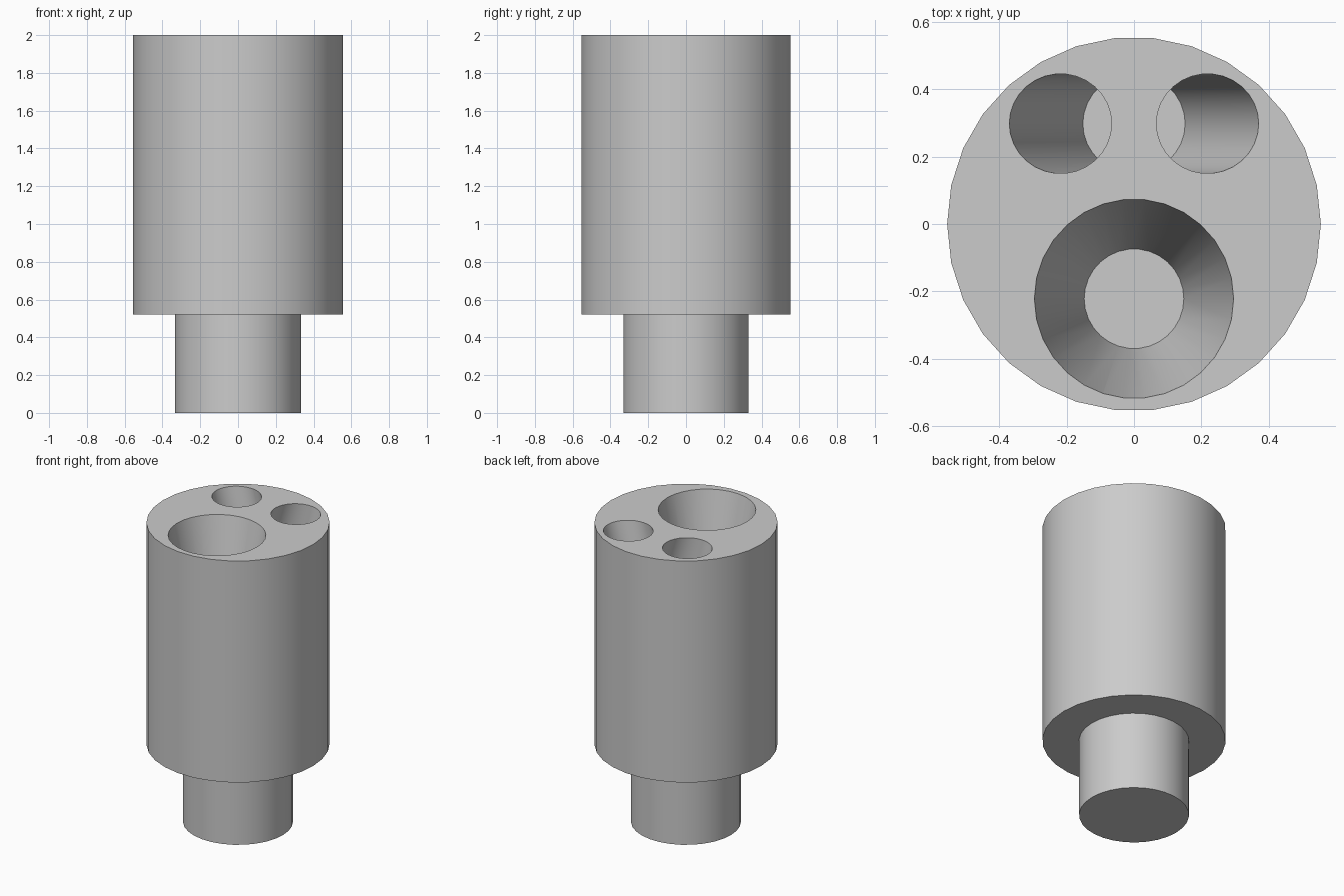
import bpy, bmesh, math
from mathutils import Vector

if "Cube" in bpy.data.objects:
    bpy.data.objects.remove(bpy.data.objects["Cube"])

SIDES = 30
STEP_Z, TOP_Z = 0.52, 2.0

grey = bpy.data.materials.new("plain grey")
grey.diffuse_color = (0.6, 0.6, 0.6, 1)
grey.use_nodes = True
grey.node_tree.nodes["Principled BSDF"].inputs["Base Color"].default_value = grey.diffuse_color


def loft(name, rings):
    """Closed solid through rings given as (centre, x radius, y radius), bottom to top."""
    bm = bmesh.new()
    loops = []
    for centre, rx, ry in rings:
        loops.append([bm.verts.new(Vector(centre) + Vector((rx * math.cos(a), ry * math.sin(a), 0)))
                      for a in (2 * math.pi * i / SIDES for i in range(SIDES))])
    bm.faces.new(loops[0][::-1])
    bm.faces.new(loops[-1])
    for low, high in zip(loops, loops[1:]):
        for i in range(SIDES):
            j = (i + 1) % SIDES
            bm.faces.new((low[i], low[j], high[j], high[i]))
    mesh = bpy.data.meshes.new(name)
    bm.to_mesh(mesh)
    bm.free()
    mesh.materials.append(grey)
    obj = bpy.data.objects.new(name, mesh)
    bpy.context.collection.objects.link(obj)
    return obj


def activate(obj):
    bpy.ops.object.select_all(action='DESELECT')
    obj.select_set(True)
    bpy.context.view_layer.objects.active = obj


def cut(obj, cutter):
    mod = obj.modifiers.new("hole", 'BOOLEAN')
    mod.operation = 'DIFFERENCE'
    mod.solver = 'EXACT'
    mod.object = cutter
    activate(obj)
    bpy.ops.object.modifier_apply(modifier=mod.name)
    bpy.data.objects.remove(cutter)


# Narrow stem and wide body
stem = loft("stem", [((0, 0, 0), 0.333, 0.333), ((0, 0, STEP_Z), 0.333, 0.333)])
body = loft("body", [((0, 0, STEP_Z), 0.555, 0.555), ((0, 0, TOP_Z), 0.555, 0.555)])

# Funnel: tapers to half its width; the cutter continues its slope above the top
depth, over = 0.74, 0.1
grow = 0.148 * over / depth
cut(body, loft("funnel_cutter", [((0, -0.222, TOP_Z - depth), 0.148, 0.148),
                                 ((0, -0.222, TOP_Z + over), 0.296 + grow, 0.296 + grow)]))

# Two slanted bores that meet at one round floor
depth = 0.83
for side in (-1, 1):
    lean = 0.2185 * (1 + over / depth)
    cut(body, loft("bore_cutter", [((0, 0.298, TOP_Z - depth), 0.152, 0.148),
                                   ((side * lean, 0.298, TOP_Z + over), 0.152, 0.148)]))

for obj in (stem, body):
    activate(obj)
    bpy.ops.object.shade_smooth_by_angle(angle=math.radians(30))
